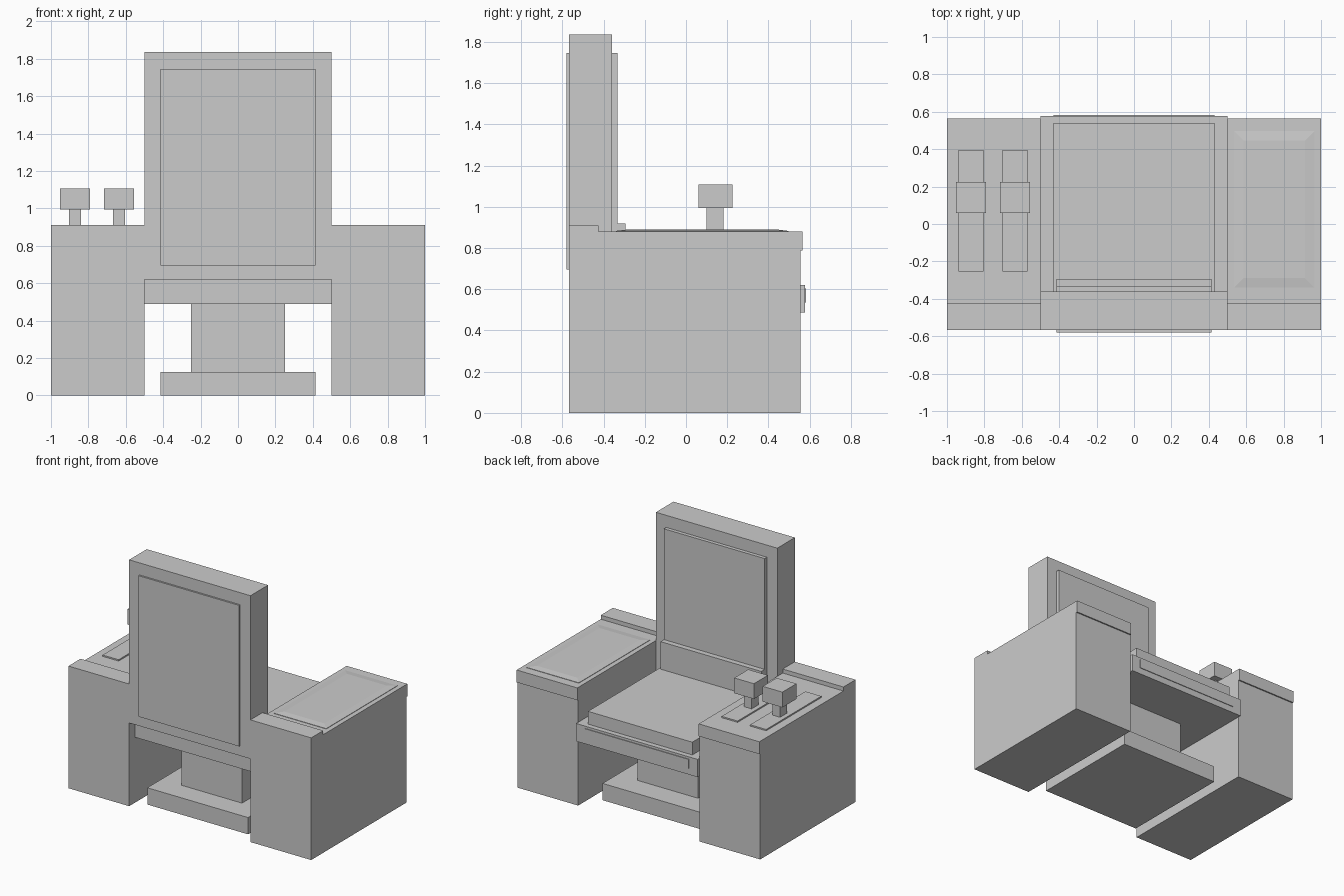
import bpy, bmesh

if "Cube" in bpy.data.objects:
    bpy.data.objects.remove(bpy.data.objects["Cube"])


def box(name, x, y, z, inset=0.0):
    """Box from (min, max) ranges; inset narrows the top face into a frustum."""
    bm = bmesh.new()
    bmesh.ops.create_cube(bm, size=1)
    for v in bm.verts:
        k = inset if v.co.z > 0 else 0.0
        v.co = [
            r[1] - d if c > 0 else r[0] + d
            for c, r, d in zip(v.co, (x, y, z), (k, k, 0.0))
        ]
    mesh = bpy.data.meshes.new(name)
    bm.to_mesh(mesh)
    bm.free()
    obj = bpy.data.objects.new(name, mesh)
    bpy.context.collection.objects.link(obj)
    return obj


def centred(name, half, y, z):
    return box(name, (-half, half), y, z)


# Foot and pedestal
centred("base_plate", 0.415, (-0.475, 0.39), (0, 0.125))
centred("pedestal", 0.25, (-0.31, 0.215), (0.125, 0.488))

# Seat
centred("seat_frame", 0.5, (-0.50, 0.578), (0.488, 0.62))
centred("seat_front_trim", 0.43, (0.57, 0.583), (0.535, 0.603))
centred("seat_cushion", 0.43, (-0.36, 0.54), (0.62, 0.715))

# Backrest with padded panels
centred("backrest", 0.5, (-0.567, -0.36), (0.62, 1.835))
centred("backrest_rear_panel", 0.415, (-0.58, -0.56), (0.695, 1.745))
centred("backrest_pad", 0.415, (-0.37, -0.333), (0.92, 1.745))
centred("lumbar_pad", 0.415, (-0.37, -0.293), (0.715, 0.92))

# Side consoles: body, overhanging cap and rear ridge
for side, (x0, x1) in {"left": (-1, -0.5), "right": (0.5, 1)}.items():
    box(side + "_console", (x0, x1), (-0.567, 0.555), (0, 0.788))
    box(side + "_console_cap", (x0, x1), (-0.425, 0.565), (0.788, 0.88))
    box(side + "_console_ridge", (x0, x1), (-0.567, -0.425), (0.788, 0.91))

# Shallow raised pad on the right console
box("console_pad_rim", (0.535, 0.965), (-0.34, 0.497), (0.88, 0.883))
box("console_pad_top", (0.535, 0.965), (-0.34, 0.497), (0.883, 0.889), inset=0.05)

# Two control levers on the left console
for i, cx in enumerate((-0.871, -0.636), 1):
    def span(half):
        return (cx - half, cx + half)
    box(f"lever_track_{i}", span(0.066), (-0.255, 0.395), (0.88, 0.89))
    box(f"lever_stem_{i}", span(0.032), (0.10, 0.182), (0.89, 0.993))
    box(f"lever_knob_{i}", span(0.081), (0.06, 0.225), (0.993, 1.107))
